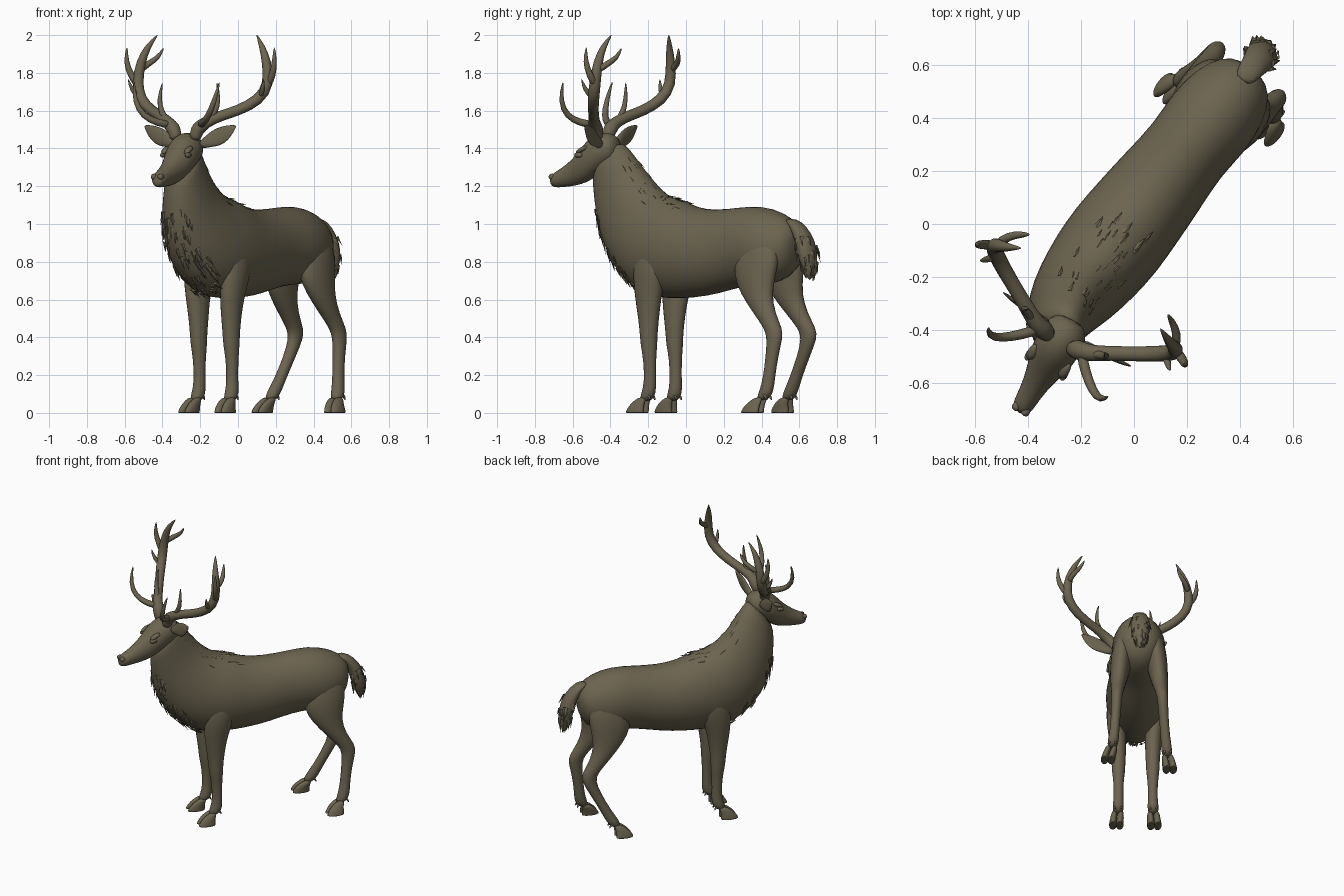
import bpy, bmesh, math, random
from mathutils import Vector as V

random.seed(4)
coat = bpy.data.materials.new("olive brown coat")
coat.diffuse_color = (0.15, 0.128, 0.08, 1)
UP = V((0, 0, 1))


def B(s, t, z):
    """Body frame: s to the tail, t to the animal's left."""
    return V((-0.02 + 0.62 * s + 0.785 * t, 0.785 * s - 0.62 * t, z))


def H(a, t, z):
    """Head frame: a to the muzzle, t to the animal's left."""
    return V((-0.28 - 0.5 * a + 0.866 * t, -0.445 - 0.866 * a - 0.5 * t, z))


BS, BT = V((0.62, 0.785, 0)), V((0.785, -0.62, 0))
HA, HT = V((-0.5, -0.866, 0)), V((0.866, -0.5, 0))


def finish(name, bm, sub=1):
    bmesh.ops.recalc_face_normals(bm, faces=bm.faces)
    me = bpy.data.meshes.new(name)
    bm.to_mesh(me)
    bm.free()
    me.materials.append(coat)
    ob = bpy.data.objects.new(name, me)
    bpy.context.collection.objects.link(ob)
    if sub:
        me.polygons.foreach_set("use_smooth", [True] * len(me.polygons))
        ob.modifiers.new("smooth", 'SUBSURF').levels = sub
        ob.modifiers["smooth"].render_levels = sub
    return ob


def ring(c, u, v, n):
    return [c + u * math.cos(2 * math.pi * k / n) + v * math.sin(2 * math.pi * k / n)
            for k in range(n)]


def loft(name, sections, n=12, sub=1):
    """Skin through elliptic sections given as (centre, half axis, half axis)."""
    bm = bmesh.new()
    rows = [[bm.verts.new(p) for p in ring(c, u, v, n)] for c, u, v in sections]
    for a, b in zip(rows, rows[1:]):
        for k in range(n):
            j = (k + 1) % n
            bm.faces.new((a[k], a[j], b[j], b[k]))
    bm.faces.new(rows[0])
    bm.faces.new(rows[-1])
    return finish(name, bm, sub)


def tube(name, pts, radii, n=8):
    secs = []
    for i, p in enumerate(pts):
        d = (pts[min(i + 1, len(pts) - 1)] - pts[max(i - 1, 0)]).normalized()
        u = d.cross(HA).normalized()
        secs.append((p, u * radii[i], d.cross(u) * radii[i]))
    return loft(name, secs, n)


def tuft(bm, p, d, side, length, width):
    """One pointed lock of hair."""
    d = d.normalized()
    nrm = d.cross(side).normalized()
    base = [bm.verts.new(p + q) for q in
            (side * width, nrm * width * .45, -side * width, -nrm * width * .45)]
    tip = bm.verts.new(p + d * length)
    for k in range(4):
        bm.faces.new((base[k], base[(k + 1) % 4], tip))
    bm.faces.new(base)


# Body and neck: top s, top z, bottom s, bottom z, half width, sideways shift
profile = [(.755, .95, .74, .82, .05, 0), (.73, 1.01, .70, .73, .12, 0),
           (.63, 1.07, .60, .68, .165, 0), (.50, 1.10, .48, .675, .18, 0),
           (.36, 1.09, .36, .665, .162, 0), (.20, 1.075, .20, .625, .18, 0),
           (.06, 1.09, .05, .605, .19, 0), (-.04, 1.135, -.10, .60, .198, 0),
           (-.13, 1.15, -.28, .615, .19, 0), (-.19, 1.19, -.43, .73, .17, 0),
           (-.25, 1.245, -.525, .87, .145, 0), (-.31, 1.32, -.57, 1.03, .12, .015),
           (-.37, 1.40, -.575, 1.16, .10, .03), (-.43, 1.46, -.58, 1.25, .085, .045)]
body = []
for s1, z1, s0, z0, w, t in profile:
    top, bot = B(s1, t, z1), B(s0, t, z0)
    body.append(((top + bot) / 2, (top - bot) / 2, BT * w))
loft("body_and_neck", body, 20)

# Head, muzzle, eyes and nose
head = [(-.10, 1.40, .05, .05), (-.06, 1.40, .085, .085), (0, 1.385, .092, .105),
        (.07, 1.345, .088, .117), (.13, 1.298, .066, .092), (.19, 1.265, .05, .068),
        (.25, 1.243, .043, .05), (.285, 1.234, .04, .042), (.31, 1.228, .024, .026)]
loft("head", [(H(a, 0, z), UP * h, HT * w) for a, z, w, h in head], 14)
for sgn, side in ((1, "left"), (-1, "right")):
    loft(side + "_eye", [(H(a, sgn * .076, 1.365), UP * r, HT * r)
                         for a, r in ((.075, .008), (.09, .016), (.11, .016), (.125, .008))], 8)
    loft(side + "_brow", [(H(a, sgn * .07, z), UP * r, HT * r * 1.3) for a, z, r in
                          ((.05, 1.405, .01), (.08, 1.397, .018), (.12, 1.375, .012))], 8)
    loft(side + "_nostril_pad", [(H(a, sgn * .02, 1.25), UP * r, HT * r) for a, r in
                                 ((.27, .012), (.295, .022), (.312, .012))], 8)
    # Leaf-shaped ear with a shallow thickness
    uax = (UP * .85 - HT * sgn * .5)
    ear = [(.07, 1.415, .022, .02), (.115, 1.435, .034, .018), (.165, 1.455, .052, .013),
           (.215, 1.48, .046, .010), (.255, 1.505, .024, .007), (.28, 1.52, .004, .003)]
    loft(side + "_ear", [(H(-.035 - .02 * i / 5, sgn * t, z), uax * w, HA * th)
                         for i, (t, z, w, th) in enumerate(ear)], 10)

    # Antler: burr, main beam and tines as (a, t, z)
    def P(*pts):
        return [H(a, sgn * t, z) for a, t, z in pts]
    tube(side + "_antler_beam",
         P((0, .055, 1.44), (-.006, .066, 1.485), (-.008, .075, 1.505), (-.016, .115, 1.54),
           (-.06, .19, 1.575), (-.10, .265, 1.60), (-.156, .362, 1.655), (-.19, .405, 1.74),
           (-.197, .385, 1.86), (-.21, .35, 1.94), (-.235, .30, 2.005)),
         [.036, .036, .044, .034, .031, .031, .034, .034, .028, .018, .003])
    tines = {
        "brow": (P((-.005, .09, 1.525), (.05, .14, 1.535), (.10, .20, 1.57),
                   (.115, .245, 1.65), (.085, .262, 1.76)), .024),
        "bez": (P((-.02, .12, 1.54), (-.035, .165, 1.59), (-.04, .185, 1.66),
                  (-.05, .165, 1.755)), .02),
        "outer": (P((-.19, .395, 1.73), (-.175, .435, 1.79), (-.16, .455, 1.86),
                    (-.165, .45, 1.94)), .023),
        "rear": (P((-.195, .39, 1.81), (-.25, .37, 1.85), (-.28, .325, 1.88),
                   (-.295, .30, 1.935)), .021),
        "short": (P((-.16, .37, 1.67), (-.125, .40, 1.71), (-.115, .415, 1.77)), .018)}
    for nm, (pts, r) in tines.items():
        m = len(pts) - 1
        tube(f"{side}_antler_{nm}_tine", pts,
             [r * (1 - .45 * i / m) if i < m else .003 for i in range(m + 1)])


# Legs: rows of s, t, z, half length, half width; cloven hooves in front of the ankle
def leg(name, rows, toe_s, toe_t, sgn):
    loft(name, [(B(s, sgn * t, z), BS * a, BT * b) for s, t, z, a, b in rows], 12)
    s, t, z = rows[-1][:3]
    for k in (-1, 1):
        o = sgn * t + k * .02
        f = sgn * toe_t + k * .022
        loft(f"{name}_hoof_{'outer' if k == sgn else 'inner'}",
             [(B(s, o, .085), BS * .026, BT * .018),
              (B(s * .6 + toe_s * .4, (o + f) / 2, .05), BS * .045, BT * .024),
              (B(s * .45 + toe_s * .55, f, .012), BS * .06, BT * .026),
              (B(s * .45 + toe_s * .55, f, 0), BS * .06, BT * .026),
              (B(s * .45 + toe_s * .55, f, 0), BS * .055, BT * .022)], 10)
        loft(f"{name}_dewclaw_{'outer' if k == sgn else 'inner'}",
             [(B(s + d, o, z2), BS * r, BT * r) for d, z2, r in
              ((.01, .115, .008), (.04, .09, .012), (.05, .065, .004))], 6)


fore = [(-.12, .12, .92, .08, .05), (-.135, .125, .82, .11, .066), (-.15, .125, .72, .10, .066),
        (-.165, .115, .61, .08, .058), (-.165, .11, .50, .061, .05), (-.165, .11, .41, .05, .045),
        (-.163, .11, .36, .048, .044), (-.158, .11, .28, .035, .033), (-.155, .11, .16, .033, .031),
        (-.162, .112, .105, .042, .038), (-.185, .113, .06, .036, .034)]
thigh = [(.58, .085, .97, .09, .05), (.57, .105, .84, .145, .072), (.555, .118, .73, .14, .07),
         (.575, .128, .63, .10, .06), (.635, .138, .53, .067, .048), (.705, .144, .445, .055, .039),
         (.715, .148, .395, .047, .036)]
shin = {1: [(.70, .152, .30, .036, .032), (.685, .16, .18, .034, .031),
            (.675, .168, .11, .042, .037), (.65, .175, .065, .036, .034)],
        -1: [(.67, .155, .30, .037, .032), (.605, .168, .18, .036, .031),
             (.565, .178, .11, .043, .037), (.54, .183, .065, .036, .034)]}
for sgn, side in ((1, "left"), (-1, "right")):
    leg(side + "_front_leg", fore, -.27, .122, sgn)
    leg(side + "_hind_leg", thigh + shin[sgn], .57 if sgn > 0 else .455, .20, sgn)

# Tail
tail = [(.70, 1.03, .035, .04), (.755, .99, .045, .05), (.80, .92, .05, .062),
        (.82, .84, .05, .066), (.83, .77, .036, .045), (.835, .70, .006, .008)]
tsec = [(B(s, 0, z), BS * a, BT * b) for s, z, a, b in tail]
loft("tail", tsec, 12)


# Shaggy locks lying along the coat, pointing down the body
def locks(name, secs, spots, length, width, lift):
    bm = bmesh.new()
    for i, th in spots:
        def at(x):
            k = max(0, min(int(x), len(secs) - 2))
            f = x - k
            c, u, v = (p.lerp(q, f) for p, q in zip(secs[k], secs[k + 1]))
            return c, c + (u * math.cos(th) + v * math.sin(th)) * .97
        c, p = at(i)
        out = (p - c).normalized()
        d = (at(i - .5)[1] - p).normalized() + out * lift
        side = d.cross(out).normalized()
        tuft(bm, p, d, side, length * random.uniform(.7, 1.3), width * random.uniform(.7, 1.2))
    return finish(name, bm, 0)


R = random.uniform
locks("chest_mane", body, [(R(8.0, 11.2), math.pi + R(-.9, .9)) for _ in range(75)], .06, .015, .3)
locks("withers_fringe", body, [(R(6.6, 8.6), R(-.5, .5)) for _ in range(22)], .045, .012, .3)
locks("neck_fringe", body, [(R(8.8, 11.5), R(-.8, .8)) for _ in range(18)], .04, .011, .2)
flip = tsec[::-1]
locks("tail_fringe", flip, [(R(.7, 3.2), R(0, 6.28)) for _ in range(40)], .06, .016, .25)
